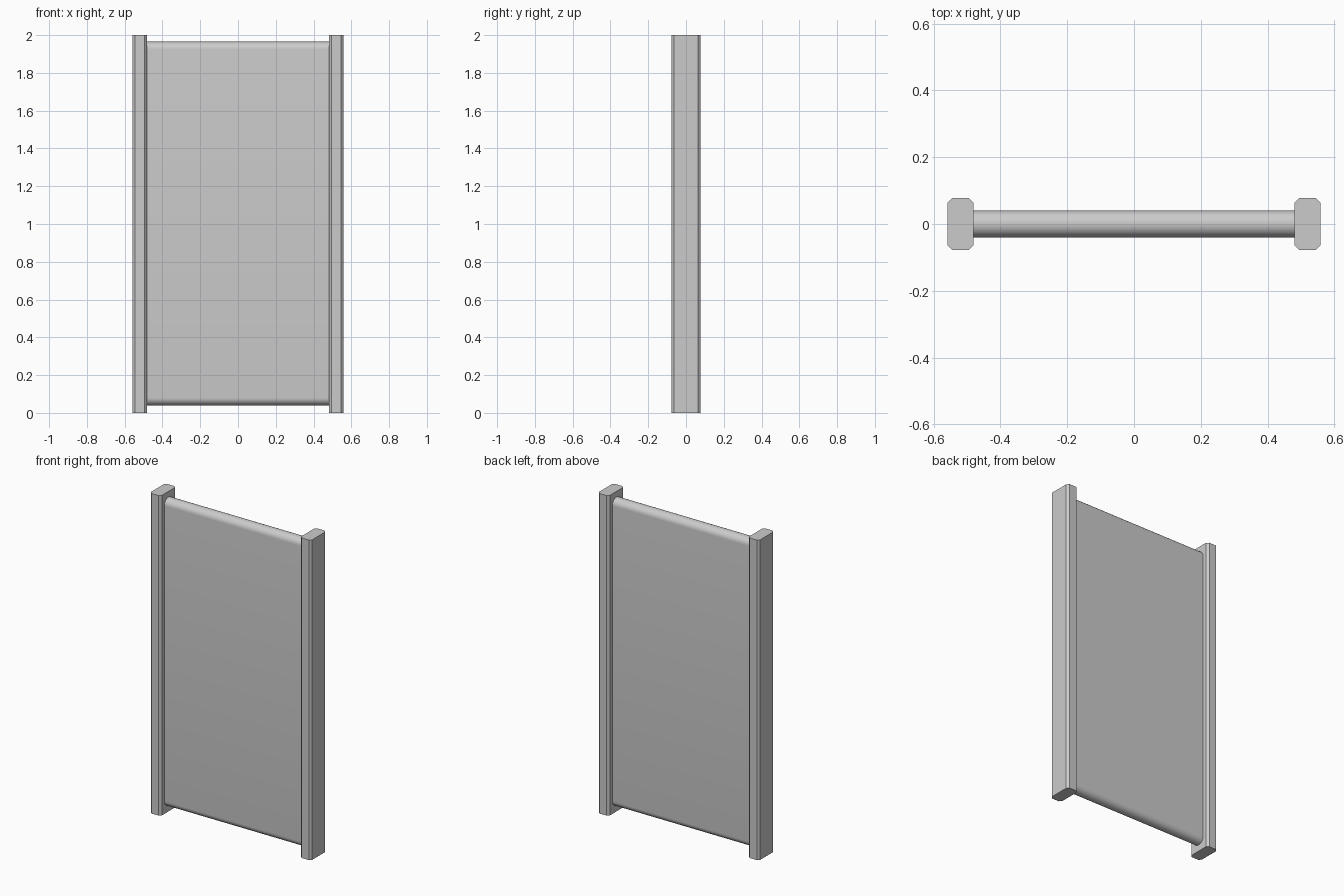
import bpy, bmesh, math

if "Cube" in bpy.data.objects:
    bpy.data.objects.remove(bpy.data.objects["Cube"])


def prism(name, points, axis, start, length):
    """Extrude a closed 2D profile along z (profile x,y) or x (profile y,z)."""
    bm = bmesh.new()
    if axis == 'Z':
        verts = [bm.verts.new((a, b, start)) for a, b in points]
        step = (0, 0, length)
    else:
        verts = [bm.verts.new((start, a, b)) for a, b in points]
        step = (length, 0, 0)
    face = bm.faces.new(verts)
    ext = bmesh.ops.extrude_face_region(bm, geom=[face], use_keep_orig=True)
    moved = [g for g in ext['geom'] if isinstance(g, bmesh.types.BMVert)]
    bmesh.ops.translate(bm, vec=step, verts=moved)
    bmesh.ops.recalc_face_normals(bm, faces=bm.faces)
    mesh = bpy.data.meshes.new(name)
    bm.to_mesh(mesh)
    bm.free()
    obj = bpy.data.objects.new(name, mesh)
    bpy.context.collection.objects.link(obj)
    return obj


# Side posts: rectangles with chamfered vertical edges
HX, HY, C = 0.0385, 0.078, 0.014
octagon = [(HX, HY - C), (HX - C, HY), (C - HX, HY), (-HX, HY - C),
           (-HX, C - HY), (C - HX, -HY), (HX - C, -HY), (HX, C - HY)]
for name, side in (("left_post", -1), ("right_post", 1)):
    post = prism(name, octagon, 'Z', 0, 2)
    post.location.x = side * 0.5195

# Panel: flat board with fully rounded top and bottom edges
R, BOTTOM, TOP, N = 0.04, 0.04, 1.965, 16
arc = [i * math.pi / N for i in range(N + 1)]
profile = [(R * math.cos(a), TOP - R + R * math.sin(a)) for a in arc]
profile += [(-R * math.cos(a), BOTTOM + R - R * math.sin(a)) for a in arc]
panel = prism("panel", profile, 'X', -0.482, 0.964)
bpy.ops.object.select_all(action='DESELECT')
panel.select_set(True)
bpy.context.view_layer.objects.active = panel
bpy.ops.object.shade_smooth_by_angle(angle=math.radians(30))
